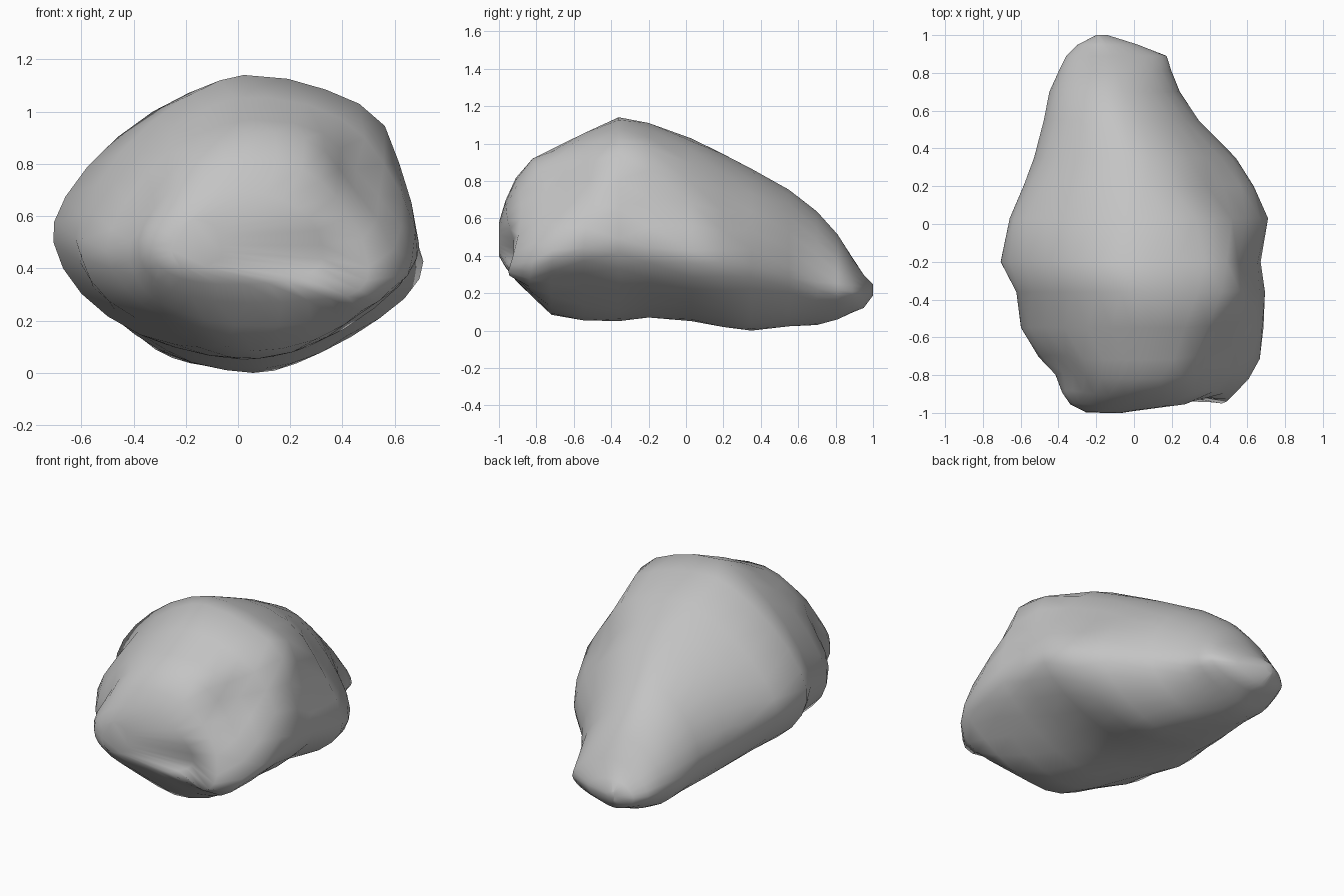
import bpy, bmesh, math
from mathutils import Vector

cube = bpy.data.objects.get("Cube")
if cube:
    bpy.data.objects.remove(cube, do_unlink=True)

SIDES = 28

# Cross-sections: y, left x, right x, bottom z, top z, left shoulder z, right shoulder z
SECTIONS = [
    (-1, -.26, -.06, .42, .61, .52, .51),
    (-.965, -.35, .34, .36, .72, .53, .48),
    (-.91, -.4, .51, .29, .84, .53, .43),
    (-.82, -.44, .62, .2, .95, .48, .42),
    (-.72, -.52, .68, .1, .99, .48, .44),
    (-.55, -.61, .7, .07, 1.08, .5, .49),
    (-.36, -.62, .7, .07, 1.17, .54, .51),
    (-.2, -.72, .68, .09, 1.14, .57, .5),
    (.03, -.66, .73, .07, 1.05, .53, .45),
    (.2, -.59, .65, .03, .97, .47, .42),
    (.35, -.53, .55, .01, .89, .42, .37),
    (.55, -.48, .34, .04, .78, .37, .33),
    (.7, -.45, .24, .05, .66, .31, .28),
    (.81, -.4, .2, .08, .54, .27, .25),
    (.89, -.36, .18, .12, .41, .24, .23),
    (.95, -.3, .02, .14, .32, .23, .23),
    (1, -.2, -.14, .21, .27, .24, .24),
]

# Soft bumps and hollows: centre, reach, push
LUMPS = [
    ((.56, -.75, .78), .22, (-.11, .09, 0)),
    ((.3, -.94, .45), .11, (0, .07, 0)),
    ((.46, -.88, .34), .11, (0, -.05, -.03)),
    ((.2, -.95, .45), .08, (0, -.03, 0)),
    ((.55, -.25, .96), .16, (.02, 0, .06)),
    ((.64, -.2, .76), .16, (-.05, 0, 0)),
    ((.56, .12, .74), .25, (-.08, 0, -.04)),
    ((.56, -.6, .22), .2, (-.02, 0, .05)),
    ((-.45, -.85, .7), .2, (.04, .04, 0)),
    ((-.5, -.8, .34), .14, (.03, .03, .02)),
    ((-.32, -.65, .12), .22, (.02, .02, .05)),
    ((-.05, .3, .02), .25, (.08, 0, .01)),
]


def power(value, exponent):
    return math.copysign(abs(value) ** exponent, value)


def squareness(y, right_side, upper):
    """Roundness of one quarter: 2 is an ellipse, less is more slanted."""
    if upper and right_side:
        return 2.2 if y < .1 else 1.75
    if upper:
        return 1.5 if -.6 < y < .1 else 1.75
    if y < -.8:
        return 2.4
    return 1.7 if right_side else 1.85


def section_point(section, angle):
    """Lopsided outline built from four different quarters."""
    y, left, right, bottom, top, left_z, right_z = section
    middle = (left + right) / 2 - .02
    c, s = math.cos(angle), math.sin(angle)
    reach, shoulder = (right - middle, right_z) if c > 0 else (middle - left, left_z)
    height = top - shoulder if s > 0 else shoulder - bottom
    bend = 2 / squareness(y, c > 0, s > 0)
    return Vector((middle + reach * power(c, bend), y,
                   shoulder + height * power(s, bend)))


def weathered(point):
    result = point.copy()
    for centre, reach, push in LUMPS:
        fade = math.exp(-((point - Vector(centre)).length / reach) ** 2)
        result += Vector(push) * fade
    return result


# Boulder body lofted from front to back
bm = bmesh.new()
rings = []
for row, section in enumerate(SECTIONS):
    twist = (row % 2) * .5
    rings.append([bm.verts.new(weathered(section_point(
        section, math.tau * (i + twist) / SIDES))) for i in range(SIDES)])
for row, (a, b) in enumerate(zip(rings, rings[1:])):
    for i in range(SIDES):
        j = (i + 1) % SIDES
        if row % 2 == 0:
            bm.faces.new((a[i], a[j], b[i]))
            bm.faces.new((a[j], b[j], b[i]))
        else:
            bm.faces.new((a[i], a[j], b[j]))
            bm.faces.new((a[i], b[j], b[i]))
bm.faces.new(rings[0])
bm.faces.new(rings[-1])
bmesh.ops.recalc_face_normals(bm, faces=bm.faces)

# Soften the quarter seams a little
bmesh.ops.smooth_vert(bm, verts=[v for v in bm.verts if abs(v.co.y) < .97],
                      factor=.15, use_axis_x=True, use_axis_z=True)
for face in bm.faces:
    face.smooth = True

# Rest on the ground
lowest = min(v.co.z for v in bm.verts)
bmesh.ops.translate(bm, verts=bm.verts, vec=(0, 0, -lowest))

mesh = bpy.data.meshes.new("boulder")
bm.to_mesh(mesh)
bm.free()
boulder = bpy.data.objects.new("boulder", mesh)
bpy.context.collection.objects.link(boulder)

# Grey stone
stone = bpy.data.materials.new("grey_stone")
stone.use_nodes = True
colour = (.55, .55, .55, 1)
stone.diffuse_color = colour
shader = stone.node_tree.nodes["Principled BSDF"]
shader.inputs["Base Color"].default_value = colour
shader.inputs["Roughness"].default_value = .9
mesh.materials.append(stone)
